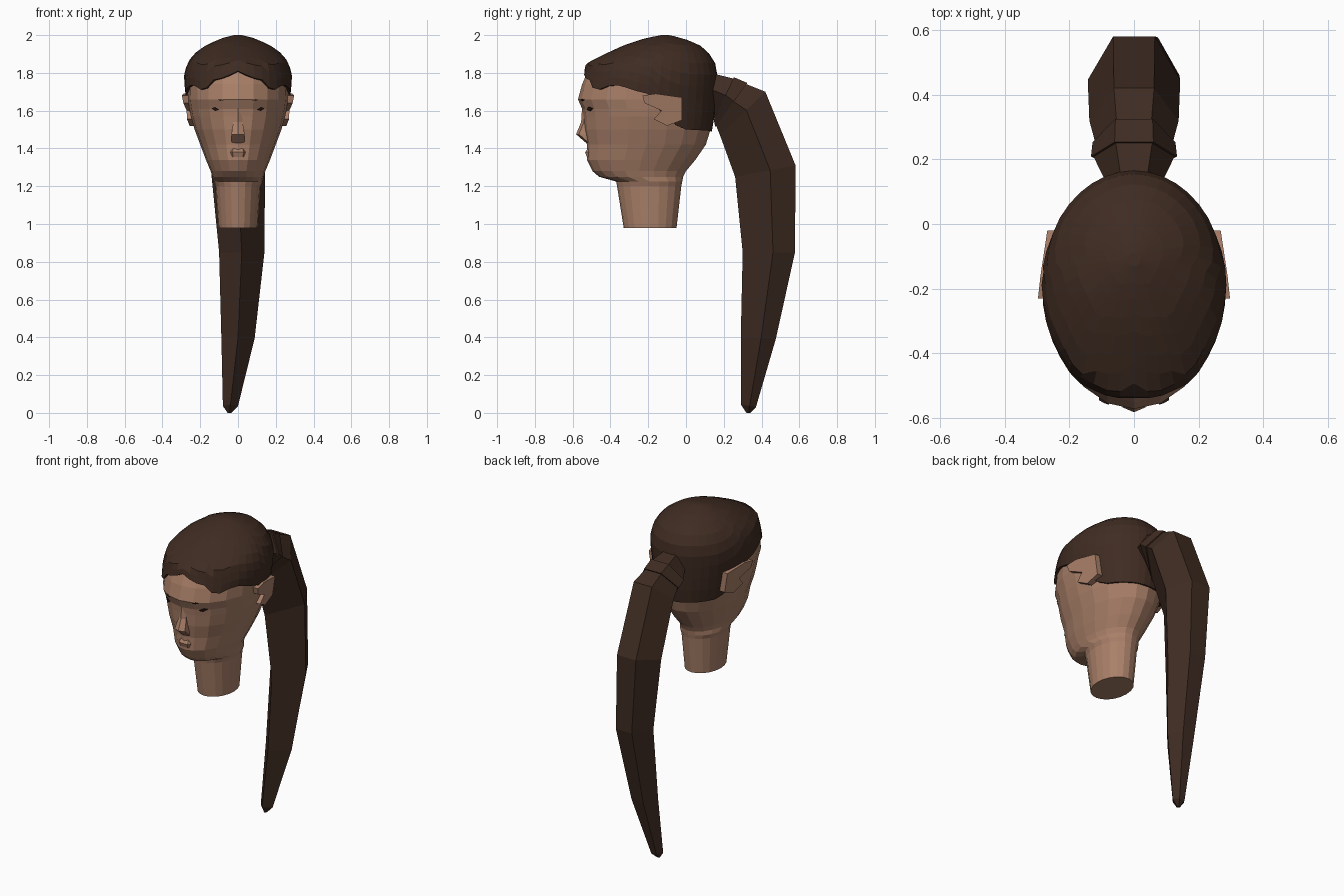
import bpy
import bmesh
from math import sin, cos, pi, radians
from mathutils import Vector

if "Cube" in bpy.data.objects:
    bpy.data.objects.remove(bpy.data.objects["Cube"])


def material(name, colour):
    mat = bpy.data.materials.new(name)
    mat.use_nodes = True
    mat.diffuse_color = (*colour, 1)
    mat.node_tree.nodes["Principled BSDF"].inputs["Base Color"].default_value = (*colour, 1)
    return mat


SKIN = material("skin", (0.40, 0.215, 0.14))
HAIR = material("dark_brown_hair", (0.05, 0.025, 0.016))
EYE = material("dark_eye", (0.02, 0.01, 0.007))


def finish(name, bm, mat):
    bmesh.ops.recalc_face_normals(bm, faces=bm.faces)
    mesh = bpy.data.meshes.new(name)
    bm.to_mesh(mesh)
    bm.free()
    mesh.materials.append(mat)
    obj = bpy.data.objects.new(name, mesh)
    bpy.context.collection.objects.link(obj)
    return obj


def loft(name, rings, mat, cap_start=True):
    """Skin a list of closed rings with quads and close the ends."""
    bm = bmesh.new()
    rows = [[bm.verts.new(p) for p in ring] for ring in rings]
    n = len(rows[0])
    for a, b in zip(rows, rows[1:]):
        for i in range(n):
            j = (i + 1) % n
            bm.faces.new((a[i], a[j], b[j], b[i]))
    if cap_start:
        bm.faces.new(rows[0][::-1])
    bm.faces.new(rows[-1])
    return finish(name, bm, mat)


def interp(table, t):
    """Linear lookup in rows of (key, values...)."""
    t = min(max(t, table[0][0]), table[-1][0])
    for lo, hi in zip(table, table[1:]):
        if t <= hi[0]:
            f = (t - lo[0]) / (hi[0] - lo[0])
            return [p + (q - p) * f for p, q in zip(lo[1:], hi[1:])]


def surface(table, z, angle):
    """Point on an oval section; angle zero faces the front."""
    w, front, back = interp(table, z)
    return Vector((w * sin(angle), (front + back) / 2 - (back - front) / 2 * cos(angle), z))


# Head and neck: height, half width, front, back
head = [
    (0.98, 0.105, -0.33, -0.05), (1.2, 0.12, -0.365, -0.025),
    (1.225, 0.13, -0.37, -0.02), (1.25, 0.135, -0.46, -0.015),
    (1.28, 0.145, -0.495, 0.0), (1.34, 0.17, -0.525, 0.05),
    (1.42, 0.2, -0.525, 0.105), (1.5, 0.23, -0.54, 0.13),
    (1.57, 0.25, -0.545, 0.14), (1.61, 0.258, -0.55, 0.145),
    (1.66, 0.265, -0.572, 0.15), (1.74, 0.268, -0.55, 0.15),
    (1.82, 0.262, -0.515, 0.145), (1.9, 0.2, -0.38, 0.1),
]
SIDES = 20
loft("head_and_neck",
     [[surface(head, row[0], 2 * pi * i / SIDES) for i in range(SIDES)] for row in head], SKIN)

# Nose: bridge, wide tip and base
nose = []
for z, half, y in ((1.62, 0.02, -0.55), (1.54, 0.025, -0.555), (1.475, 0.035, -0.582), (1.43, 0.035, -0.53)):
    nose.append([(-half, -0.5, z), (-half, y + 0.015, z), (0, y, z), (half, y + 0.015, z), (half, -0.5, z)])
loft("nose", nose, SKIN)

# Lips: a shallow ridge
lips = []
for z, half, y in ((1.40, 0.05, -0.52), (1.38, 0.06, -0.534), (1.355, 0.05, -0.525)):
    lips.append([(-half, -0.48, z), (-half / 2, y, z), (half / 2, y, z), (half, -0.48, z)])
loft("lips", lips, SKIN)

# Hair cap: surface profile and hairline height by angle from the front
hair = [
    (1.48, 0.24, -0.53, 0.135), (1.6, 0.262, -0.56, 0.155),
    (1.7, 0.28, -0.57, 0.16), (1.78, 0.287, -0.545, 0.167),
    (1.85, 0.27, -0.53, 0.155), (1.9, 0.235, -0.43, 0.125),
    (1.95, 0.165, -0.32, 0.07), (1.985, 0.08, -0.21, -0.02), (2.0, 0.02, -0.13, -0.09),
]
hairline = [
    (0, 1.81), (15, 1.775), (30, 1.76), (40, 1.695), (50, 1.73), (65, 1.735),
    (80, 1.705), (90, 1.69), (100, 1.6), (112, 1.53), (126, 1.5), (180, 1.49),
]
STRANDS, ROWS = 40, 10
rings = []
for r in range(ROWS + 1):
    ring = []
    for i in range(STRANDS):
        turn = 360 * i / STRANDS
        low = interp(hairline, min(turn, 360 - turn))[0]
        ring.append(surface(hair, low + (2 - low) * sin(pi / 2 * r / ROWS), radians(turn)))
    rings.append(ring)
cap = loft("hair_cap", rings, HAIR, cap_start=False)
rim = cap.modifiers.new("thickness", "SOLIDIFY")
rim.thickness = 0.02
rim.offset = -1

# Ears: angular outlines tapering towards the back
ear = [(-0.23, 1.68), (-0.16, 1.69), (-0.02, 1.67), (-0.02, 1.55),
       (-0.1, 1.52), (-0.17, 1.555), (-0.13, 1.6), (-0.22, 1.64)]
for name, side in (("left_ear", 1), ("right_ear", -1)):
    inner = [(side * 0.2, y, z) for y, z in ear]
    outer = [(side * (0.268 - 0.13 * min(y + 0.02, 0) - 0.15 * (1.67 - z)), y, z) for y, z in ear]
    loft(name, [inner, outer], SKIN)

# Eyes and brow marks: thin plates following the face
for side, label in ((1, "left"), (-1, "right")):
    for part, start, end, z, tall in (("eye", 23, 33, 1.605, 0.014), ("brow", 17, 24, 1.655, 0.006)):
        plate = []
        for depth in (-0.004, 0.005):
            ring = []
            for a, dz in ((start, 0), ((start + end) / 2, tall), (end, tall / 2), ((start + end) / 2, -tall / 2)):
                p = surface(head, z + dz, side * radians(a))
                ring.append(p + Vector((0, -depth, 0)))
            plate.append(ring)
        loft(label + "_" + part, plate, EYE)


def tail_ring(inner, outer, half, cx, grow=0.0):
    """Five-sided section: ridge towards the head, flat strip at the back."""
    a, b = Vector((cx, *inner)), Vector((cx, *outer))
    d = (b - a).normalized() * grow
    a, b, half = a - d, b + d, half + grow
    mid = a.lerp(b, 0.58)
    side, strip = Vector((half, 0, 0)), Vector((half * 0.45, 0, 0))
    return [a, mid + side, b + strip, b - strip, mid - side]


# Ponytail: inner edge, outer edge, half width, sideways drift
tail = [
    ((0.12, 1.6), (0.13, 1.8), 0.085, 0), ((0.15, 1.56), (0.25, 1.77), 0.125, 0),
    ((0.16, 1.52), (0.32, 1.74), 0.12, 0), ((0.18, 1.47), (0.42, 1.7), 0.138, 0),
    ((0.26, 1.25), (0.58, 1.31), 0.143, 0), ((0.3, 0.85), (0.577, 0.85), 0.12, 0.02),
    ((0.29, 0.4), (0.475, 0.39), 0.088, 0), ((0.29, 0.045), (0.37, 0.03), 0.04, -0.04),
    ((0.32, 0.0), (0.34, 0.0), 0.01, -0.045),
]
loft("ponytail", [tail_ring(*row) for row in tail], HAIR)

# Band around the root of the ponytail
loft("hair_band", [tail_ring(*row, grow=0.008) for row in tail[1:3]], HAIR)
